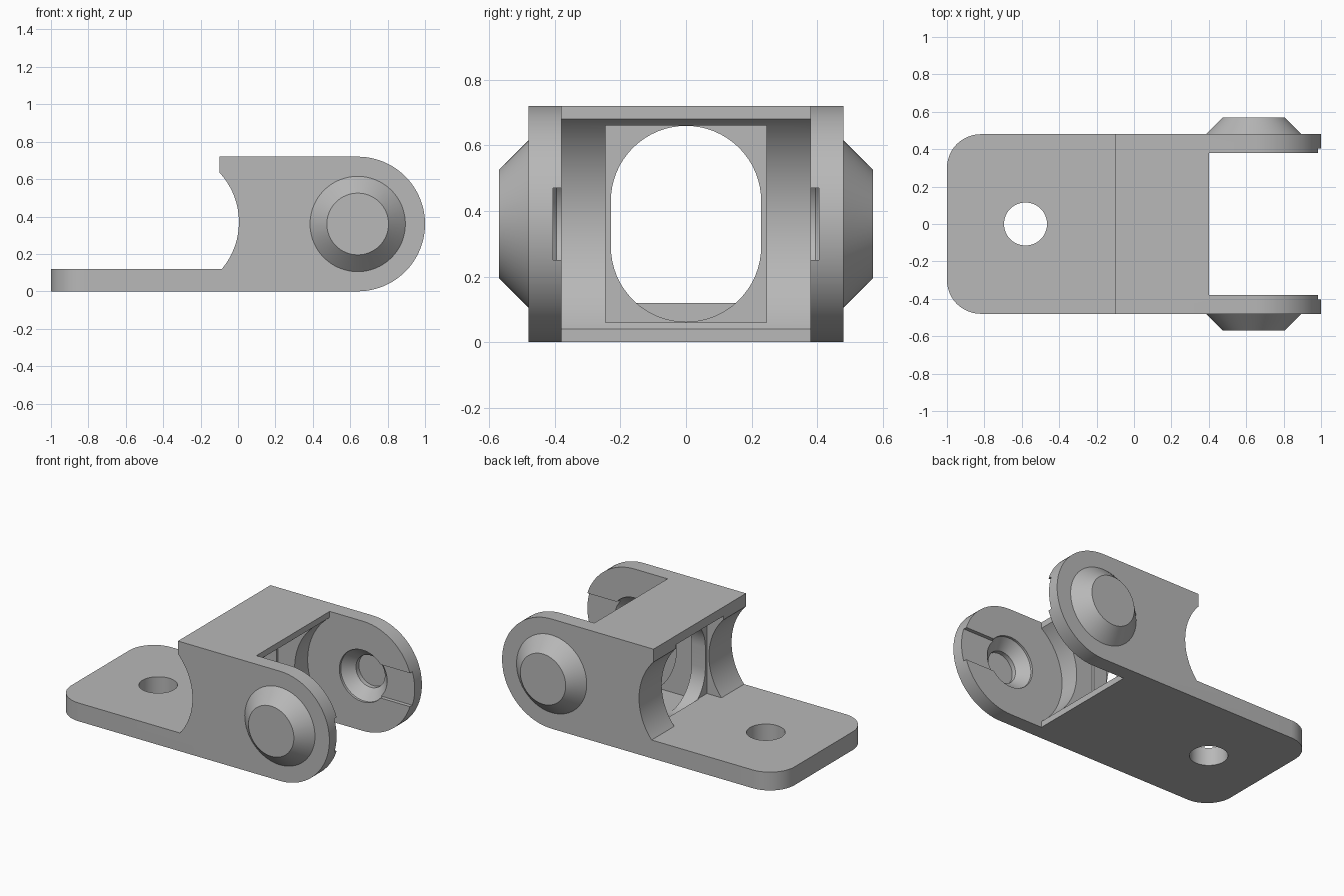
import bpy, bmesh, math
from mathutils import Vector

if "Cube" in bpy.data.objects:
    bpy.data.objects.remove(bpy.data.objects["Cube"])

PX, PZ = 0.64, 0.36          # pivot axis of the fork
HALF_W = 0.48                # half width of the body

grey = bpy.data.materials.new("grey_plastic")
grey.diffuse_color = (0.48, 0.48, 0.48, 1)
grey.use_nodes = True
grey.node_tree.nodes["Principled BSDF"].inputs["Base Color"].default_value = grey.diffuse_color


def arc(cx, cy, r, a0, a1, n=40):
    """Points along an arc, angles in degrees."""
    return [(cx + r * math.cos(math.radians(a0 + (a1 - a0) * i / n)),
             cy + r * math.sin(math.radians(a0 + (a1 - a0) * i / n))) for i in range(n + 1)]


def finish(name, bm):
    bmesh.ops.recalc_face_normals(bm, faces=bm.faces)
    mesh = bpy.data.meshes.new(name)
    bm.to_mesh(mesh)
    bm.free()
    mesh.materials.append(grey)
    ob = bpy.data.objects.new(name, mesh)
    bpy.context.collection.objects.link(ob)
    return ob


def prism(name, pts, axis, lo, hi, corner_bevel=0):
    """Extrude a closed 2D outline along one axis."""
    place = {"x": lambda p, d: (d, p[0], p[1]),
             "y": lambda p, d: (p[0], d, p[1]),
             "z": lambda p, d: (p[0], p[1], d)}[axis]
    bm = bmesh.new()
    face = bm.faces.new([bm.verts.new(place(p, lo)) for p in pts])
    ext = bmesh.ops.extrude_face_region(bm, geom=[face])
    shift = Vector(place((0, 0), hi - lo))
    bmesh.ops.translate(bm, vec=shift, verts=[v for v in ext["geom"] if isinstance(v, bmesh.types.BMVert)])
    if corner_bevel:         # round the upright edges at the tail end
        edges = [e for e in bm.edges if all(v.co.x < -0.999 for v in e.verts)
                 and abs(e.verts[0].co.z - e.verts[1].co.z) > 0.05]
        bmesh.ops.bevel(bm, geom=edges, offset=corner_bevel, segments=12,
                        profile=0.5, affect="EDGES")
    return finish(name, bm)


def lathe_y(name, profile, side, n=64):
    """Solid of revolution about the pivot; profile is (radius, y)."""
    bm = bmesh.new()
    rings = [[bm.verts.new((PX + r * math.cos(2 * math.pi * i / n), side * y,
                            PZ + r * math.sin(2 * math.pi * i / n))) for i in range(n)]
             for r, y in profile]
    for a, b in zip(rings, rings[1:]):
        for i in range(n):
            bm.faces.new((a[i], a[(i + 1) % n], b[(i + 1) % n], b[i]))
    bm.faces.new(rings[0])
    bm.faces.new(rings[-1])
    return finish(name, bm)


def box(name, x0, x1, y0, y1, z0, z1):
    return prism(name, [(x0, y0), (x1, y0), (x1, y1), (x0, y1)], "z", z0, z1)


def combine(target, tool, operation):
    mod = target.modifiers.new(operation.lower(), "BOOLEAN")
    mod.operation, mod.solver, mod.object = operation, "EXACT", tool
    bpy.context.view_layer.objects.active = target
    bpy.ops.object.modifier_apply(modifier=mod.name)
    bpy.data.objects.remove(tool)


# Body: tail plate, concave back and rounded fork end in one side outline
a_low = math.degrees(math.asin(-0.25 / 0.388))
a_high = math.degrees(math.asin(0.265 / 0.388))
outline = [(-1, 0)] + arc(PX, PZ, 0.36, -90, 90, 48) + [(-0.1, 0.72)]
outline += arc(-0.383, 0.37, 0.388, a_high, a_low, 32) + [(-1, 0.12)]
body = prism("hinge_bracket", outline, "y", -HALF_W, HALF_W, corner_bevel=0.18)

# Round bosses on the outside of both arms
for s in (-1, 1):
    combine(body, lathe_y("boss", [(0.255, 0.45), (0.255, 0.48), (0.165, 0.57)], s), "UNION")

# Gap between the arms with a cylindrical pocket around the pivot
t = math.degrees(math.acos(0.24 / 0.40))
gap = arc(PX, PZ, 0.40, 180 - t, 180 + t, 48) + [(0.4, -0.2), (1.3, -0.2), (1.3, 1), (0.4, 1)]
combine(body, prism("gap_cutter", gap, "y", -0.38, 0.38), "DIFFERENCE")

# Rectangular recesses on both sides of the web, then the oblong opening
combine(body, box("fork_recess", 0.12, 0.5, -0.245, 0.245, 0.06, 0.66), "DIFFERENCE")
combine(body, box("tail_recess", -0.15, 0.02, -0.245, 0.245, 0.12, 0.66), "DIFFERENCE")
oblong = arc(0, 0.43, 0.229, 0, 180, 32) + arc(0, 0.291, 0.229, 180, 360, 32)
combine(body, prism("opening", oblong, "x", 0.015, 0.2), "DIFFERENCE")

# Pivot sockets and lead-in slots on the inside of both arms
for s in (-1, 1):
    combine(body, lathe_y("socket", [(0.17, 0.33), (0.17, 0.395), (0.105, 0.46), (0.105, 0.49)], s),
            "DIFFERENCE")
    y0, y1 = sorted((s * 0.34, s * 0.405))
    combine(body, box("slot", PX, 1.2, y0, y1, 0.25, 0.47), "DIFFERENCE")

# Screw hole in the tail plate
combine(body, prism("screw_hole", arc(-0.58, 0, 0.115, 0, 352.5, 47), "z", -0.2, 0.4), "DIFFERENCE")

# Smooth curved walls, keep sharp corners
bpy.ops.object.select_all(action="DESELECT")
body.select_set(True)
bpy.context.view_layer.objects.active = body
bpy.ops.object.shade_smooth_by_angle(angle=math.radians(25))
